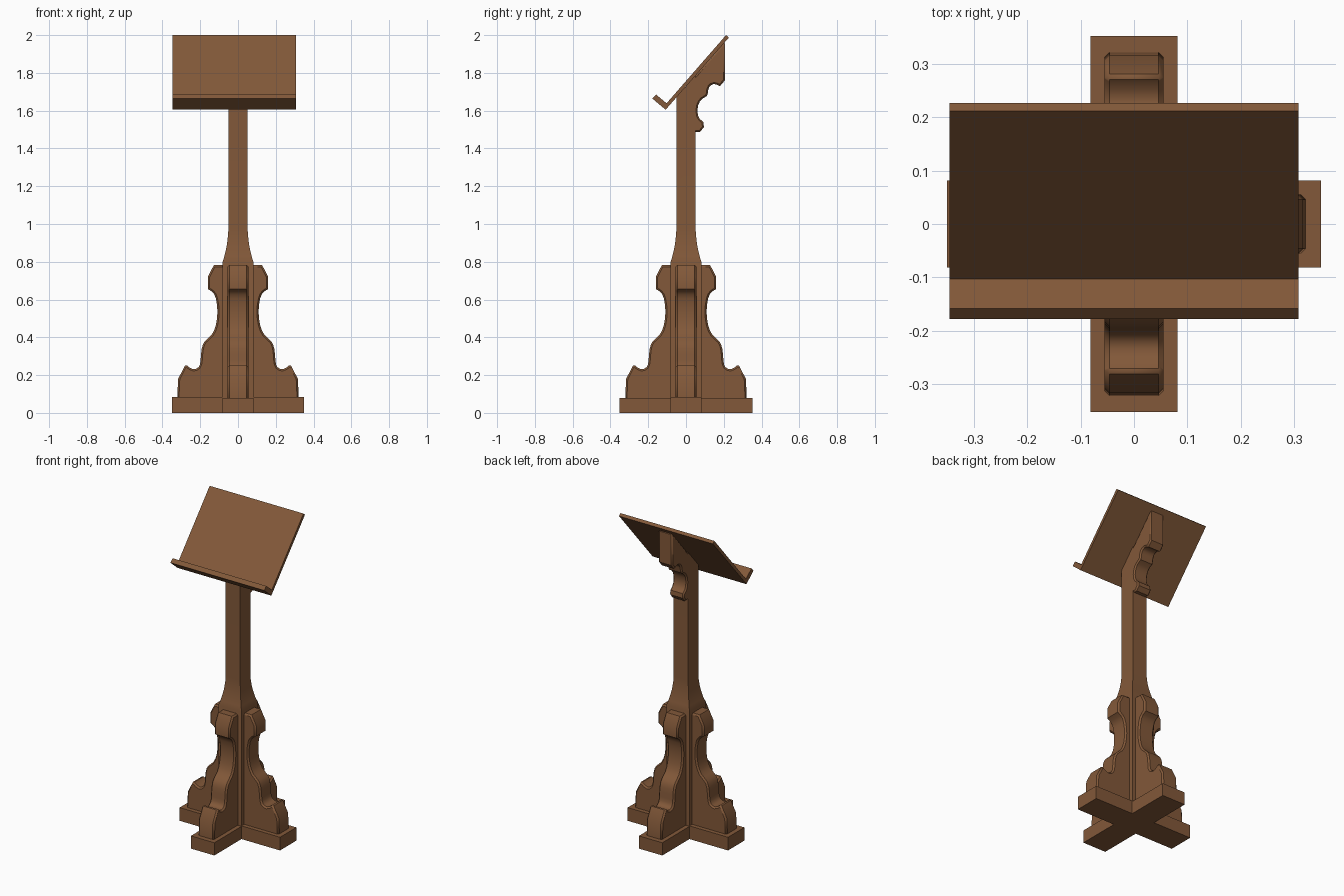
import bpy, bmesh, math
from mathutils import Matrix

if "Cube" in bpy.data.objects:
    bpy.data.objects.remove(bpy.data.objects["Cube"])

wood = bpy.data.materials.new("brown wood")
wood.diffuse_color = (0.225, 0.099, 0.041, 1)
wood.use_nodes = True
wood.node_tree.nodes["Principled BSDF"].inputs["Base Color"].default_value = wood.diffuse_color


def finish(bm, name, smooth=False, bevel=0):
    bmesh.ops.recalc_face_normals(bm, faces=bm.faces)
    me = bpy.data.meshes.new(name)
    bm.to_mesh(me)
    bm.free()
    ob = bpy.data.objects.new(name, me)
    bpy.context.collection.objects.link(ob)
    me.materials.append(wood)
    if bevel:
        m = ob.modifiers.new("edge chamfer", 'BEVEL')
        m.width, m.segments = bevel, 1
        m.limit_method, m.angle_limit = 'ANGLE', math.radians(80)
    if smooth:
        bpy.ops.object.select_all(action='DESELECT')
        ob.select_set(True)
        bpy.context.view_layer.objects.active = ob
        bpy.ops.object.shade_smooth_by_angle(angle=math.radians(32))
    return ob


def extrude_yz(name, profile, x0, x1, turn=0, **kw):
    """Extrude a (y, z) profile along x, then turn it about z."""
    bm = bmesh.new()
    f = bm.faces.new([bm.verts.new((x0, y, z)) for y, z in profile])
    r = bmesh.ops.extrude_face_region(bm, geom=[f])
    for v in r['geom']:
        if isinstance(v, bmesh.types.BMVert):
            v.co.x = x1
    bm.transform(Matrix.Rotation(turn, 4, 'Z'))
    return finish(bm, name, **kw)


def under_board(y):
    """Height of the underside of the sloping desk."""
    return 1.605 + (y + 0.108) * 1.14


# Crossed foot beams
for name, sx, sy, h in (("foot_beam_side", 0.70, 0.163, 0.083), ("foot_beam_front", 0.163, 0.705, 0.08)):
    bm = bmesh.new()
    bmesh.ops.create_cube(bm, size=1)
    bm.transform(Matrix.Translation((0, 0, h / 2)) @ Matrix.Diagonal((sx, sy, h, 1)))
    finish(bm, name)

# Square post flaring out towards the foot, cut to the desk slope at the top
bm = bmesh.new()
rings = []
for z, r in ((0.04, .081), (.80, .081), (.83, .072), (.86, .065), (.89, .059),
             (.92, .055), (.95, .052), (.98, .051), (None, .051)):
    rings.append([bm.verts.new((a * r, b * r, under_board(b * r) if z is None else z))
                  for a, b in ((-1, -1), (1, -1), (1, 1), (-1, 1))])
for lo, hi in zip(rings, rings[1:]):
    for i in range(4):
        j = (i + 1) % 4
        bm.faces.new((lo[i], lo[j], hi[j], hi[i]))
bm.faces.new(rings[0])
bm.faces.new(rings[-1])
finish(bm, "post", smooth=True)

# Four scrolled leg brackets
leg = [(.05, .07), (.322, .07), (.317, .18), (.277, .258), (.266, .247), (.252, .237), (.235, .231),
       (.22, .234), (.208, .243), (.201, .258), (.198, .28), (.196, .31), (.192, .34), (.186, .362),
       (.175, .38), (.157, .397), (.14, .413), (.127, .435), (.117, .465), (.111, .50), (.109, .535),
       (.111, .57), (.117, .605), (.125, .627), (.138, .642), (.16, .656), (.16, .72), (.128, .782), (.05, .782)]
for i, side in enumerate(("back", "left", "front", "right")):
    extrude_yz("leg_bracket_" + side, leg, -.055, .055, turn=i * math.pi / 2, smooth=True, bevel=.009)

# Scrolled bracket under the desk
support = [(.03, 1.487), (.074, 1.487), (.095, 1.513), (.092, 1.54), (.074, 1.555), (.064, 1.573),
           (.06, 1.60), (.065, 1.63), (.073, 1.648), (.085, 1.662), (.11, 1.677), (.115, 1.69),
           (.118, 1.712), (.124, 1.727), (.133, 1.736), (.147, 1.741), (.16, 1.739), (.18, 1.73),
           (.207, 1.762), (.207, under_board(.207)), (.03, under_board(.03))]
extrude_yz("desk_bracket", support, -.0495, .0495, smooth=True, bevel=.008)

# Sloping desk with book ledge
desk = [(-.108, 1.605), (.227, 1.987), (.212, 2.0), (-.103, 1.639), (-.158, 1.685), (-.178, 1.664)]
extrude_yz("book_desk", desk, -.346, .308)
